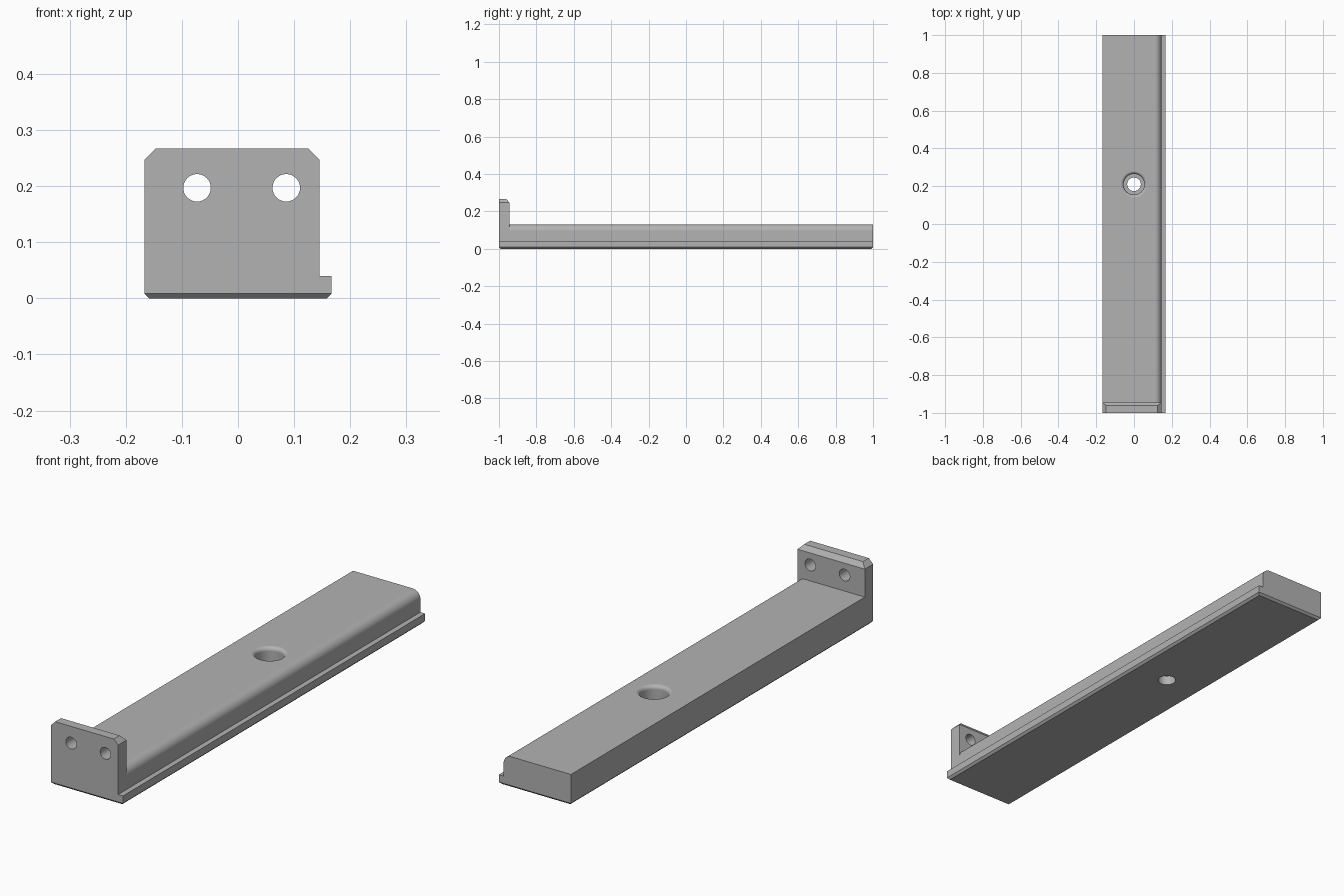
import bpy, bmesh, math
from mathutils import Vector, Matrix

cube = bpy.data.objects.get("Cube")
if cube:
    bpy.data.objects.remove(cube, do_unlink=True)

LEFT, RIGHT, LEDGE = -0.167, 0.145, 0.167
FRONT, FLANGE_BACK, BACK = -1.0, -0.945, 1.0
TOP, LEDGE_TOP, FLANGE_TOP = 0.13, 0.04, 0.267

grey = bpy.data.materials.new("plain grey")
grey.use_nodes = True
grey.diffuse_color = (0.45, 0.45, 0.45, 1)
grey.node_tree.nodes["Principled BSDF"].inputs["Base Color"].default_value = (0.45, 0.45, 0.45, 1)


def arc(cx, cz, r, start, end, steps=10):
    angles = [math.radians(start + (end - start) * i / steps) for i in range(steps + 1)]
    return [(cx + r * math.cos(a), cz + r * math.sin(a)) for a in angles]


def prism(outline, y0, y1):
    """Extrude an x-z outline along y."""
    bm = bmesh.new()
    face = bm.faces.new([bm.verts.new((x, y0, z)) for x, z in outline])
    new = bmesh.ops.extrude_face_region(bm, geom=[face])["geom"]
    verts = [v for v in new if isinstance(v, bmesh.types.BMVert)]
    bmesh.ops.translate(bm, verts=verts, vec=(0, y1 - y0, 0))
    return bm


def lathe(outline, centre, steps=48):
    """Spin a radius-z outline around a vertical axis."""
    bm = bmesh.new()
    verts = [bm.verts.new((r, 0, z)) for r, z in outline]
    edges = [bm.edges.new(pair) for pair in zip(verts, verts[1:])]
    bmesh.ops.spin(bm, geom=verts + edges, axis=(0, 0, 1), cent=(0, 0, 0),
                   angle=math.tau, steps=steps)
    bmesh.ops.remove_doubles(bm, verts=bm.verts, dist=1e-5)
    bmesh.ops.translate(bm, verts=bm.verts, vec=centre)
    return bm


def make(name, bm):
    bmesh.ops.recalc_face_normals(bm, faces=bm.faces)
    mesh = bpy.data.meshes.new(name)
    bm.to_mesh(mesh)
    bm.free()
    mesh.materials.append(grey)
    obj = bpy.data.objects.new(name, mesh)
    bpy.context.collection.objects.link(obj)
    return obj


def combine(target, other, operation):
    """Apply a boolean and discard the second object."""
    mod = target.modifiers.new(operation.lower(), 'BOOLEAN')
    mod.object, mod.operation, mod.solver = other, operation, 'EXACT'
    graph = bpy.context.evaluated_depsgraph_get()
    mesh = bpy.data.meshes.new_from_object(target.evaluated_get(graph))
    target.modifiers.clear()
    target.data = mesh
    bpy.data.objects.remove(other, do_unlink=True)


# Long bar with a side ledge, one rounded top edge and a chamfered underside
fillet = 0.035
outline = [(LEFT, 0), (LEDGE, 0), (LEDGE, LEDGE_TOP), (RIGHT, LEDGE_TOP)]
outline += arc(RIGHT - fillet, TOP - fillet, fillet, 0, 90)
outline += [(LEFT, TOP)]
bm = prism(outline, FRONT, BACK)
underside = [e for e in bm.edges if all(abs(v.co.z) < 1e-6 for v in e.verts)]
bmesh.ops.bevel(bm, geom=underside, offset=0.009, segments=1, affect='EDGES')
bar = make("mounting_bar", bm)

# Upright front flange with clipped corners and a chamfered rear top edge
clip = 0.02
bm = prism([(LEFT, LEDGE_TOP), (RIGHT, LEDGE_TOP), (RIGHT, FLANGE_TOP - clip),
            (RIGHT - clip, FLANGE_TOP), (LEFT + clip, FLANGE_TOP),
            (LEFT, FLANGE_TOP - clip)], FRONT, FLANGE_BACK)
bmesh.ops.bisect_plane(bm, geom=bm.verts[:] + bm.edges[:] + bm.faces[:],
                       plane_co=(0, FLANGE_BACK, FLANGE_TOP - clip),
                       plane_no=Vector((0, clip, 0.016)).normalized(),
                       clear_outer=True)
bmesh.ops.holes_fill(bm, edges=[e for e in bm.edges if e.is_boundary], sides=0)
combine(bar, make("front_flange", bm), 'UNION')

# Two screw holes through the flange
for x in (-0.073, 0.086):
    bm = bmesh.new()
    turn = Matrix.Translation((x, FRONT, 0.197)) @ Matrix.Rotation(math.pi / 2, 4, 'X')
    bmesh.ops.create_cone(bm, cap_ends=True, segments=32, radius1=0.0245,
                          radius2=0.0245, depth=0.3, matrix=turn)
    combine(bar, make("flange_hole_cutter", bm), 'DIFFERENCE')

# Counterbored hole through the bar with a rounded lip
lip = 0.016
bore = [(0, -0.05), (0.036, -0.05), (0.036, 0.04), (0.055, 0.04)]
bore += arc(0.055 + lip, TOP - lip, lip, 180, 90, 6)
bore += [(0.055 + lip, 0.2), (0, 0.2)]
combine(bar, make("bore_cutter", lathe(bore, (0, 0.21, 0))), 'DIFFERENCE')

# Smooth the curved surfaces, keep flats and edges crisp
bpy.ops.object.select_all(action='DESELECT')
bar.select_set(True)
bpy.context.view_layer.objects.active = bar
bpy.ops.object.shade_smooth_by_angle(angle=math.radians(30))
weighted = bar.modifiers.new("weighted normals", 'WEIGHTED_NORMAL')
weighted.keep_sharp = True
